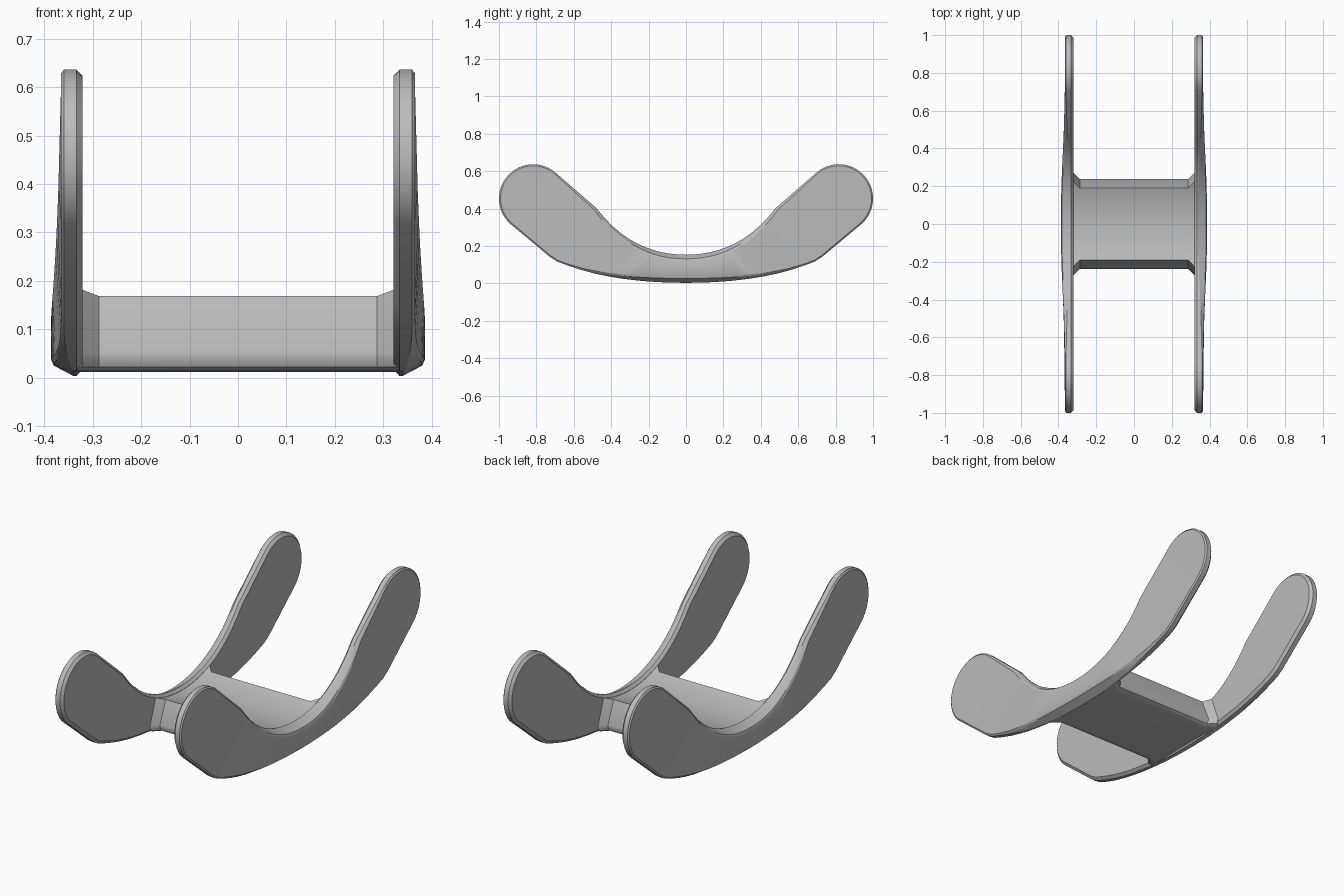
import bpy, bmesh, math
from mathutils import Vector

cube = bpy.data.objects.get("Cube")
if cube:
    bpy.data.objects.remove(cube)

grey = bpy.data.materials.new("mid_grey")
grey.use_nodes = True
colour = (0.5, 0.5, 0.5, 1)
grey.diffuse_color = colour
grey.node_tree.nodes["Principled BSDF"].inputs["Base Color"].default_value = colour


def finish(name, bm, angle):
    bmesh.ops.recalc_face_normals(bm, faces=bm.faces)
    mesh = bpy.data.meshes.new(name)
    bm.to_mesh(mesh)
    bm.free()
    mesh.materials.append(grey)
    obj = bpy.data.objects.new(name, mesh)
    bpy.context.collection.objects.link(obj)
    bpy.ops.object.select_all(action='DESELECT')
    obj.select_set(True)
    bpy.context.view_layer.objects.active = obj
    bpy.ops.object.shade_smooth_by_angle(angle=math.radians(angle))
    return obj


def cradle(y):
    """Height of the concave upper edge near the middle."""
    return 0.153 + 0.8 * y * y + 1.25 * y ** 4


def tip_arc(start, end, n=14):
    steps = [math.radians(start + (end - start) * i / n) for i in range(n + 1)]
    return [Vector((0.817 + 0.183 * math.cos(a), 0.454 + 0.183 * math.sin(a))) for a in steps]


# Side outline: lower and upper edges from the middle out to a shared tip
lower = [Vector((y, 0.003 + 0.175 * y * y + 0.14 * y ** 4)) for y in [0.07 * i for i in range(10)]]
lower += [Vector((0.69, 0.117)), Vector((0.73, 0.143))] + tip_arc(-48, 40)
upper = [Vector((y, cradle(y))) for y in [0.0436 * i for i in range(12)]]
upper += tip_arc(129, 40)

flip = lambda p: Vector((-p.x, p.y))
low = [flip(p) for p in reversed(lower[1:])] + lower
up = [flip(p) for p in reversed(upper[1:])] + upper
loop = low + list(reversed(up[1:-1]))
count = len(loop)
inward = []
for i in range(count):
    t = (loop[(i + 1) % count] - loop[i - 1]).normalized()
    inward.append(Vector((-t.y, t.x)))


def ring_point(i, ring):
    """The plate is thicker and more heavily chamfered around the middle."""
    p = loop[i]
    s = max(0, min(1, (0.68 - abs(p.x)) / 0.6))
    mid = s * s * (3 - 2 * s)
    outer = 0.366 + 0.02 * mid
    x, inset = ((0.321, 0.014),
                (0.334, 0),
                (0.36 - 0.021 * mid, 0),
                (outer - 0.005, 0.003 + 0.019 * mid),
                (outer, 0.008 + 0.026 * mid))[ring]
    q = p + inward[i] * inset
    return Vector((x, q.x, q.y))


def side_plate(name, side):
    bm = bmesh.new()
    rings = []
    for r in range(5):
        points = [ring_point(i, r) for i in range(count)]
        rings.append([bm.verts.new((side * p.x, p.y, p.z)) for p in points])
    for a, b in zip(rings, rings[1:]):
        for i in range(count):
            j = (i + 1) % count
            bm.faces.new((a[i], a[j], b[j], b[i]))
    # Caps run as strips between the lower and upper edges
    for ring in (rings[0], rings[-1]):
        n = len(low)
        top = [ring[0]] + list(reversed(ring[n:])) + [ring[n - 1]]
        for i in range(n - 1):
            corners = [ring[i], ring[i + 1], top[i + 1], top[i]]
            bm.faces.new(list(dict.fromkeys(corners)))
    return finish(name, bm, 25)


side_plate("left_side_plate", 1)
side_plate("right_side_plate", -1)


# Crossbar with a concave top, sloping ends and flared joints
def bar_section(flare):
    rim = 0.19 + flare
    top = [(y, cradle(y) - 0.015) for y in [rim * i / 8 for i in range(-8, 9)]]
    edge = [(0.238, 0.052), (0.238, 0.038), (0.23, 0.022), (0.212, 0.014), (0.19, 0.012)]
    edge = [(y + flare, z) for y, z in edge]
    return top + edge + [(-y, z) for y, z in reversed(edge)]


bm = bmesh.new()
stations = [(-0.34, 0.035), (-0.322, 0.035), (-0.287, 0), (0.287, 0), (0.322, 0.035), (0.34, 0.035)]
sections = [[bm.verts.new((x, y, z)) for y, z in bar_section(f)] for x, f in stations]
for a, b in zip(sections, sections[1:]):
    for i in range(len(a)):
        j = (i + 1) % len(a)
        bm.faces.new((a[i], a[j], b[j], b[i]))
bm.faces.new(sections[0])
bm.faces.new(sections[-1])
finish("crossbar", bm, 30)
